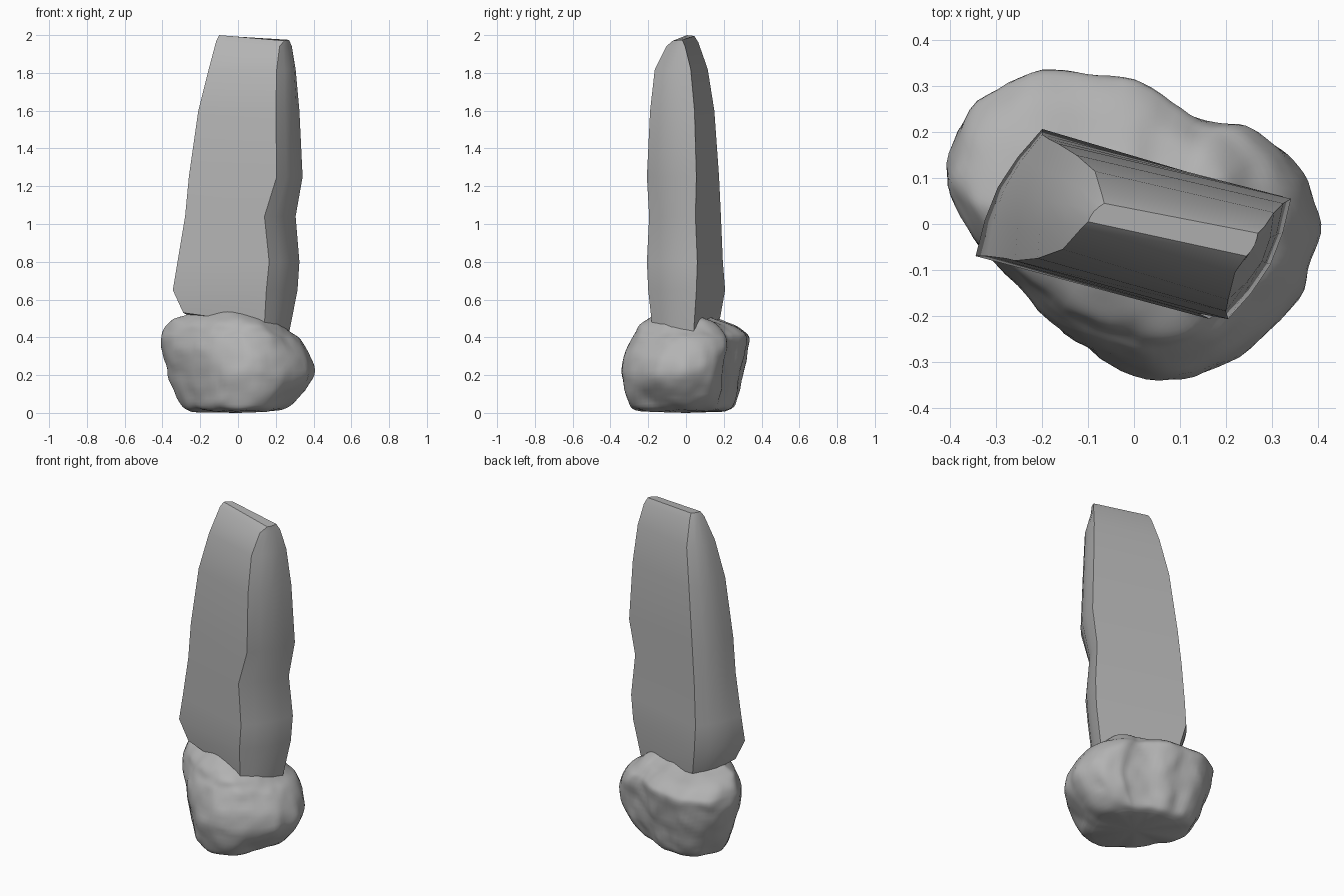
import bpy, bmesh
from mathutils import Vector, noise

if "Cube" in bpy.data.objects:
    bpy.data.objects.remove(bpy.data.objects["Cube"])

stone = bpy.data.materials.new("dark_grey_stone")
stone.diffuse_color = (.45, .45, .45, 1)
stone.use_nodes = True
stone.node_tree.nodes["Principled BSDF"].inputs["Base Color"].default_value = stone.diffuse_color


def smooth(obj, angle):
    bpy.ops.object.select_all(action='DESELECT')
    obj.select_set(True)
    bpy.context.view_layer.objects.active = obj
    bpy.ops.object.shade_smooth_by_angle(angle=angle)


def loft(name, rings, bottom=None, top=None):
    """Skin stacked rings; close the ends with a fan point or a plain face."""
    bm = bmesh.new()
    vs = [[bm.verts.new(p) for p in ring] for ring in rings]
    n = len(vs[0])
    for a, b in zip(vs, vs[1:]):
        for i in range(n):
            j = (i + 1) % n
            bm.faces.new((a[i], a[j], b[j], b[i]))
    for ring, tip in ((vs[0], bottom), (vs[-1], top)):
        if tip is None:
            bm.faces.new(ring)
        else:
            c = bm.verts.new(tip)
            for i in range(n):
                bm.faces.new((ring[i], ring[(i + 1) % n], c))
    bmesh.ops.recalc_face_normals(bm, faces=bm.faces)
    mesh = bpy.data.meshes.new(name)
    bm.to_mesh(mesh)
    bm.free()
    mesh.materials.append(stone)
    obj = bpy.data.objects.new(name, mesh)
    bpy.context.collection.objects.link(obj)
    return obj


def catmull(p, q, r, s, t):
    return 0.5 * (2 * q + (r - p) * t + (2 * p - 5 * q + 4 * r - s) * t * t
                  + (3 * q - p - 3 * r + s) * t ** 3)


# Boulder: plan outline, counter-clockwise from the right
outline = [Vector(p) for p in (
    (.405, 0), (.375, .1), (.34, .165), (.27, .215), (.2, .225), (.1, .265),
    (0, .32), (-.1, .33), (-.2, .34), (-.3, .3), (-.37, .23), (-.405, .13),
    (-.385, .04), (-.33, -.06), (-.23, -.17), (-.13, -.26), (-.03, -.315),
    (.08, -.338), (.18, -.315), (.27, -.25), (.35, -.16), (.385, -.08))]
# Height with left, right, front and back extents
levels = [(.01, .24, .2, .25, .2), (.03, .29, .26, .295, .25),
          (.1, .33, .335, .32, .275), (.2, .365, .405, .338, .295),
          (.3, .395, .385, .325, .32), (.39, .405, .33, .285, .335),
          (.43, .4, .28, .262, .31), (.47, .38, .24, .24, .24),
          (.5, .34, .2, .205, .15), (.535, .24, .11, .13, .05)]
SUB = 4


def ring_at(level):
    z, left, right, front, back = level
    pts = []
    n = len(outline)
    for i in range(n):
        q = [outline[(i + k) % n] for k in (-1, 0, 1, 2)]
        for s in range(SUB):
            p = catmull(*q, s / SUB)
            x = p.x * (right if p.x > 0 else left) / .405
            y = p.y * (back if p.y > 0 else front) / .338
            v = Vector((x, y, z))
            # Weathered bumps and dents
            d = noise.noise(v * 7) * .012 + noise.noise(v * 16) * .008
            v += Vector((x, y, 0)).normalized() * d
            v.z = max(.003, v.z + noise.noise(v * 9 + Vector((3, 1, 2))) * .012)
            pts.append(v)
    return pts


dense = []
for i in range(len(levels) - 1):
    q = [Vector(levels[max(0, min(len(levels) - 1, i + k))]) for k in (-1, 0, 1, 2)]
    for s in range(SUB):
        dense.append(ring_at(catmull(*q, s / SUB)))
dense.append(ring_at(levels[-1]))
boulder = loft("boulder", dense, (0, 0, 0), (-.06, -.05, .545))
smooth(boulder, .8)

# Standing slab: front-left, front-right, back-right, back-left corners per level
slab_levels = [
    (.5, (-.29, -.06), (.14, -.18), (.27, .04), (-.17, .18)),
    (.65, (-.345, -.07), (.15, -.2), (.315, .055), (-.2, .207)),
    (.8, (-.32, -.07), (.165, -.207), (.325, .06), (-.2, .195)),
    (1.04, (-.28, -.075), (.14, -.195), (.305, .05), (-.185, .185)),
    (1.25, (-.26, -.08), (.205, -.207), (.342, .055), (-.165, .175)),
    (1.6, (-.21, -.075), (.2, -.19), (.325, .045), (-.125, .15)),
    (1.82, (-.155, -.055), (.205, -.165), (.305, .025), (-.085, .115)),
    (1.95, (-.115, -.01), (.22, -.105), (.285, -.005), (-.07, .065)),
    (1.98, (-.1, .005), (.245, -.07), (.27, -.02), (-.065, .045))]
tilts = {.5: (.03, -.03, -.08, 0), 1.95: (.02, -.01, -.01, .012),
         1.98: (.02, -.01, -.005, .015)}
slab_rings = []
for z, *corners in slab_levels:
    a, b, c, d = [Vector((x, y, z + t)) for (x, y), t
                  in zip(corners, tilts.get(z, (0, 0, 0, 0)))]
    bulge = Vector((.024, -.012, 0)) * (.2 if z > 1.9 else 1)
    # Each narrow end is rounded by three points between its corners
    right = [b.lerp(c, t) + bulge * k for t, k in ((.25, .7), (.5, 1), (.75, .7))]
    left = [d.lerp(a, t) - bulge * k for t, k in ((.25, .7), (.5, 1), (.75, .7))]
    slab_rings.append([a, b, *right, c, d, *left])
slab = loft("standing_slab", slab_rings)
smooth(slab, .6)
